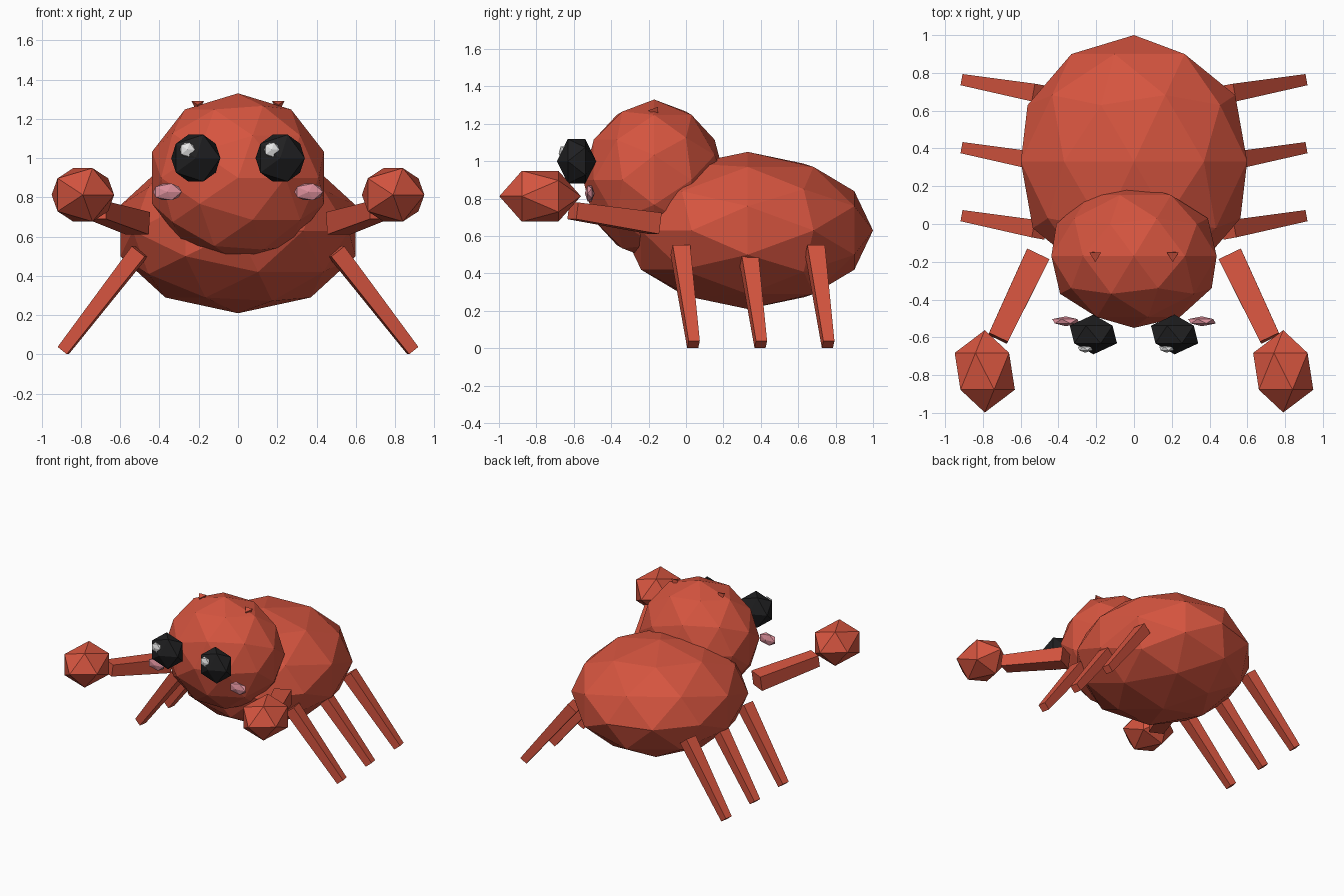
import bpy, bmesh, math
from mathutils import Vector, Matrix

if "Cube" in bpy.data.objects:
    bpy.data.objects.remove(bpy.data.objects["Cube"])


def material(name, rgb):
    m = bpy.data.materials.new(name)
    m.diffuse_color = (*rgb, 1)
    m.use_nodes = True
    m.node_tree.nodes["Principled BSDF"].inputs["Base Color"].default_value = m.diffuse_color
    return m


RED = material("shell_red", (0.67, 0.09, 0.05))
BLACK = material("eye_black", (0.014, 0.014, 0.015))
WHITE = material("glint_white", (0.80, 0.80, 0.80))
PINK = material("cheek_pink", (0.70, 0.27, 0.32))


def add_object(name, bm, mat):
    bmesh.ops.recalc_face_normals(bm, faces=bm.faces)
    mesh = bpy.data.meshes.new(name)
    bm.to_mesh(mesh)
    bm.free()
    mesh.materials.append(mat)
    ob = bpy.data.objects.new(name, mesh)
    bpy.context.collection.objects.link(ob)
    return ob


def ball(name, centre, radii, detail, mat):
    """Faceted ball with its poles along y."""
    bm = bmesh.new()
    turn = Matrix.Rotation(math.pi / 2, 4, 'X')
    bmesh.ops.create_icosphere(bm, subdivisions=detail, radius=1, matrix=turn)
    bmesh.ops.scale(bm, vec=radii, verts=bm.verts)
    bmesh.ops.translate(bm, vec=centre, verts=bm.verts)
    return add_object(name, bm, mat)


def limb(name, start, end, size_start, size_end, mat):
    """Tapered box between two points; sizes are (sideways, upright)."""
    a, b = Vector(start), Vector(end)
    along = (b - a).normalized()
    side = along.cross(Vector((0, 0, 1))).normalized()
    up = side.cross(along)
    bm = bmesh.new()
    rings = []
    for p, (w, h) in ((a, size_start), (b, size_end)):
        rings.append([bm.verts.new(p + side * sx * w / 2 + up * sy * h / 2)
                      for sx, sy in ((-1, -1), (1, -1), (1, 1), (-1, 1))])
    for r in rings:
        bm.faces.new(r)
    for i in range(4):
        j = (i + 1) % 4
        bm.faces.new((rings[0][i], rings[0][j], rings[1][j], rings[1][i]))
    return add_object(name, bm, mat)


def horn(name, centre, mat):
    """Tiny three-sided spike, point sunk into the head."""
    bm = bmesh.new()
    bmesh.ops.create_cone(bm, cap_ends=True, segments=3, radius1=0.036, radius2=0,
                          depth=0.06, matrix=Matrix.Translation((0, 0, -0.03))
                          @ Matrix.Rotation(math.pi, 4, 'X'))
    bmesh.ops.rotate(bm, matrix=Matrix.Rotation(math.radians(20), 3, 'X'),
                     verts=bm.verts)
    bmesh.ops.translate(bm, vec=centre, verts=bm.verts)
    return add_object(name, bm, mat)


# Body and head
ball("body", (0, 0.33, 0.63), (0.63, 0.67, 0.42), 2, RED)
ball("head", (0, -0.17, 0.90), (0.46, 0.38, 0.43), 2, RED)

for s, label in ((-1, "left"), (1, "right")):
    # Face
    ball(f"eye_{label}", (s * 0.215, -0.585, 1.0), (0.14, 0.105, 0.14), 1, BLACK)
    ball(f"eye_glint_{label}", (s * 0.215 - 0.043, -0.66, 1.043),
         (0.043, 0.021, 0.043), 1, WHITE)
    ball(f"cheek_{label}", (s * 0.36, -0.515, 0.828), (0.082, 0.026, 0.05), 1, PINK)
    horn(f"horn_{label}", (s * 0.205, -0.168, 1.284), RED)
    # Arm and claw
    limb(f"arm_{label}", (s * 0.51, -0.165, 0.668), (s * 0.72, -0.605, 0.735),
         (0.13, 0.115), (0.11, 0.09), RED)
    ball(f"claw_{label}", (s * 0.79, -0.78, 0.813), (0.178, 0.218, 0.16), 1, RED)
    # Three legs
    for i, y in enumerate((0.0, 0.36, 0.72)):
        limb(f"leg_{label}_{i + 1}", (s * 0.50, y - 0.03, 0.525),
             (s * 0.89, y + 0.04, 0.02), (0.095, 0.085), (0.06, 0.06), RED)
